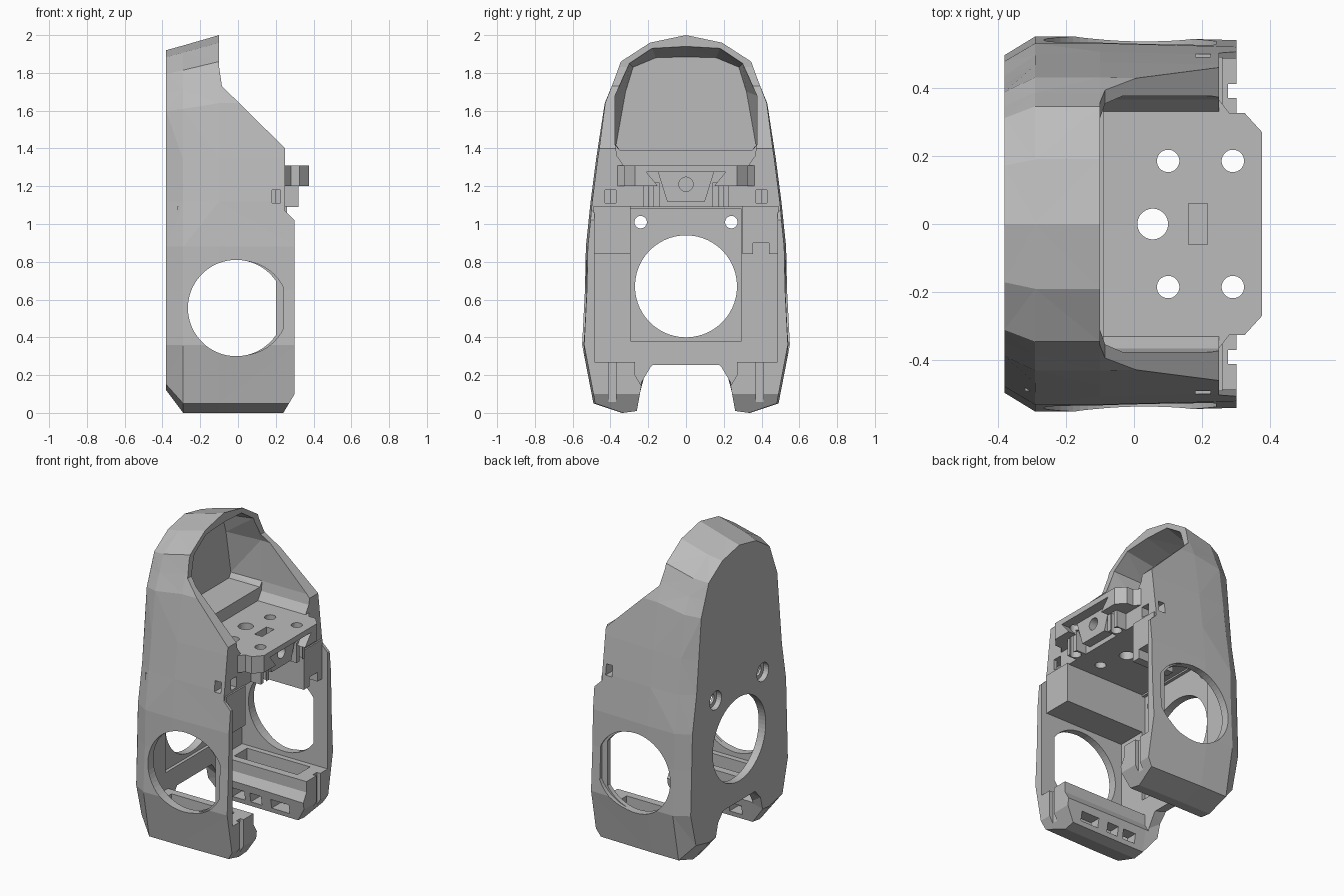
import bpy, bmesh, math

cube = bpy.data.objects.get("Cube")
if cube:
    bpy.data.objects.remove(cube, do_unlink=True)

grey = bpy.data.materials.new("plain grey")
grey.use_nodes = True
grey.diffuse_color = (0.5, 0.5, 0.5, 1)
grey.node_tree.nodes["Principled BSDF"].inputs["Base Color"].default_value = (0.5, 0.5, 0.5, 1)


def loft(name, rings):
    """Closed solid through rings of equal point count."""
    bm = bmesh.new()
    loops = [[bm.verts.new(p) for p in ring] for ring in rings]
    n = len(loops[0])
    for a, b in zip(loops, loops[1:]):
        for i in range(n):
            j = (i + 1) % n
            bm.faces.new((a[i], a[j], b[j], b[i]))
    bm.faces.new(loops[0][::-1])
    bm.faces.new(loops[-1])
    bmesh.ops.triangulate(bm, faces=bm.faces[:])
    bmesh.ops.recalc_face_normals(bm, faces=bm.faces[:])
    mesh = bpy.data.meshes.new(name)
    bm.to_mesh(mesh)
    bm.free()
    mesh.materials.append(grey)
    obj = bpy.data.objects.new(name, mesh)
    bpy.context.scene.collection.objects.link(obj)
    return obj


def prism(name, axis, pts, lo, hi):
    """Extrude a 2D outline along an axis; the outline uses the other two axes in order."""
    def place(p, t):
        q = list(p)
        q.insert("xyz".index(axis), t)
        return q
    return loft(name, [[place(p, t) for p in pts] for t in (lo, hi)])


def box(name, x0, x1, y0, y1, z0, z1):
    return prism(name, "z", [(x0, y0), (x1, y0), (x1, y1), (x0, y1)], z0, z1)


def disc(a, b, r, n=48):
    return [(a + r * math.cos(2 * math.pi * (i + .5) / n), b + r * math.sin(2 * math.pi * (i + .5) / n))
            for i in range(n)]


def flat_disc(a, b, r, limit, n=48):
    """Circle with its right side cut off by a chord."""
    start = math.acos((limit - a) / r)
    step = (2 * math.pi - 2 * start) / n
    return [(a + r * math.cos(start + i * step), b + r * math.sin(start + i * step)) for i in range(n + 1)]


def mirrored(half):
    """Mirror a half outline across the centre line."""
    return half + [(-y, z) for y, z in reversed(half) if y > 0]


def extent(mesh):
    return sum(p.area for p in mesh.polygons)


def boolean(target, tool, operation="DIFFERENCE"):
    """Cut with the tool; fall back to another solver if the part collapses."""
    before = target.data.copy()
    for solver in ("EXACT", "MANIFOLD", "FLOAT"):
        target.data = before.copy()
        mod = target.modifiers.new("cut", "BOOLEAN")
        mod.operation, mod.solver, mod.object = operation, solver, tool
        bpy.context.view_layer.objects.active = target
        bpy.ops.object.modifier_apply(modifier=mod.name)
        if extent(target.data) > .4 * extent(before):
            break
    else:
        target.data = before
    bpy.data.objects.remove(tool, do_unlink=True)


# Outer shell: faceted outline lofted from the narrow back to the open front
outline = [(0, 2), (.19, 1.96), (.345, 1.86), (.385, 1.75), (.43, 1.64), (.475, 1.35), (.505, 1.12),
           (.53, .88), (.535, .65), (.55, .36), (.49, .05), (.34, 0), (.265, .01), (.24, .15), (.18, .25)]


def section(x, narrow, drop, lift, waist):
    half = [(y * narrow - waist * max(0, 1 - abs(z - 1.22) / .3),
             z - drop * max(0, z - 1.2) / .8 + lift * max(0, 1 - z / .3)) for y, z in outline]
    return [(x, y, z) for y, z in mirrored(half)]


shell = loft("shell", [section(-.38, .9, .08, .12, .03), section(-.29, 1, .055, 0, .015),
                       section(-.1, 1, 0, 0, 0), section(.31, .98, 0, 0, 0)])

# Side profile with the sloping visor edge
side = [(-.5, -.1), (.16, -.1), (.24, 0), (.3, .1), (.3, 1.02), (.25, 1.07), (.25, 1.4),
        (-.085, 1.73), (-.1, 1.83), (-.1, 2.1), (-.5, 2.1)]
boolean(shell, prism("side_profile", "y", side, -.8, .8), "INTERSECT")

# Hood cavity and the lower tray recess in front of its step
hood = mirrored([(0, 1.94), (.18, 1.93), (.3, 1.85), (.375, 1.68), (.375, 1.42), (.35, 1.39)])
hood_back = mirrored([(0, 1.885), (.16, 1.88), (.28, 1.83), (.32, 1.7), (.37, 1.42), (.35, 1.39)])
boolean(shell, loft("hood_cavity", [[(-.31, y, z) for y, z in hood_back],
                                    [(-.1, y, z) for y, z in hood], [(.5, y, z) for y, z in hood]]))
tray = mirrored([(.375, 1.42), (.365, 1.36), (.33, 1.31)])
boolean(shell, prism("tray_cavity", "x", tray, -.09, .5))

# Lower bay and the gap between the feet, whose inner faces bulge
boolean(shell, box("bay", -.31, .5, -.485, .485, .27, 1.09))
gap = mirrored([(.27, .3), (.27, .2), (.228, .13), (.228, -.1)])
boolean(shell, prism("foot_gap", "x", gap, -.31, .5))
boolean(shell, box("plate_recess", -.33, .5, -.295, .295, .38, 1.08))

# Round openings in the back plate and both side walls
boolean(shell, prism("back_opening", "x", disc(0, .67, .27, 64), -.5, -.2))
boolean(shell, prism("side_opening", "y", flat_disc(-.01, .555, .255, .2), -.8, .8))

for s in (-1, 1):
    def pair(name, x0, x1, y0, y1, z0, z1):
        boolean(shell, box(name, x0, x1, min(s * y0, s * y1), max(s * y0, s * y1), z0, z1))
    # Shallow rim in front of the side opening
    boolean(shell, prism("opening_rim", "y", flat_disc(.015, .555, .25, .24), *sorted((s * .515, s * .8))))
    # Screw holes with counterbores
    boolean(shell, prism("screw_hole", "x", disc(s * .24, 1.01, .033, 24), -.5, -.2))
    boolean(shell, prism("counterbore", "x", disc(s * .24, 1.01, .06, 24), -.5, -.345))
    # Latch pockets beside the tray
    pair("side_latch", .18, .225, .4, .7, 1.11, 1.18)
    pair("front_latch", .2, .4, .37, .43, 1.11, 1.18)
    # Air channel, outlets and notch in each foot
    pair("foot_channel", -.25, .2, .32, .45, .08, .4)
    pair("foot_notch", .275, .4, .37, .41, -.1, .4)
    for x0, x1 in ((-.22, -.13), (-.09, -.01), (.06, .19)):
        pair("foot_outlet", x0, x1, .1, .35, .04, .1)

# Tray lip: a thin plate with a hollow underside
edge = [(.245, .37), (.28, .325), (.325, .325), (.375, .27)]
lip = prism("tray_lip", "z", edge + [(x, -y) for x, y in edge[::-1]], 1.2, 1.31)
hollow = mirrored([(.21, 1.275), (.14, 1.19)])
boolean(lip, prism("lip_hollow", "x", hollow, .25, .5))

# Columns and central screw boss below the lip
parts = [shell, lip]
for label, s in (("left", 1), ("right", -1)):
    y0, y1 = sorted((s * .14, s * .225))
    parts.append(box(label + "_column", .24, .32, y0, y1, 1.09, 1.22))
boss = prism("screw_boss", "x", mirrored([(.15, 1.28), (.1, 1.12)]), .24, .31)
boolean(boss, prism("boss_bore", "x", disc(0, 1.21, .038, 24), .2, .5))

# Holes through the tray floor and lip
for part in parts:
    for s in (-1, 1):
        for x in (.1, .29):
            boolean(part, prism("floor_hole", "z", disc(x, s * .185, .033, 24), 1, 1.35))
boolean(shell, prism("wire_hole", "z", disc(.055, 0, .045, 32), 1, 1.35))
boolean(shell, box("floor_slot", .16, .215, -.06, .06, 1.22, 1.35))

# Mounting blocks hanging under the tray
box("long_block", -.32, .26, -.49, -.295, .84, 1.095)
short_block = box("short_block", 0, .26, .3, .49, .84, 1.095)
boolean(short_block, box("block_notch", -.1, .4, .355, .44, .8, .9))
